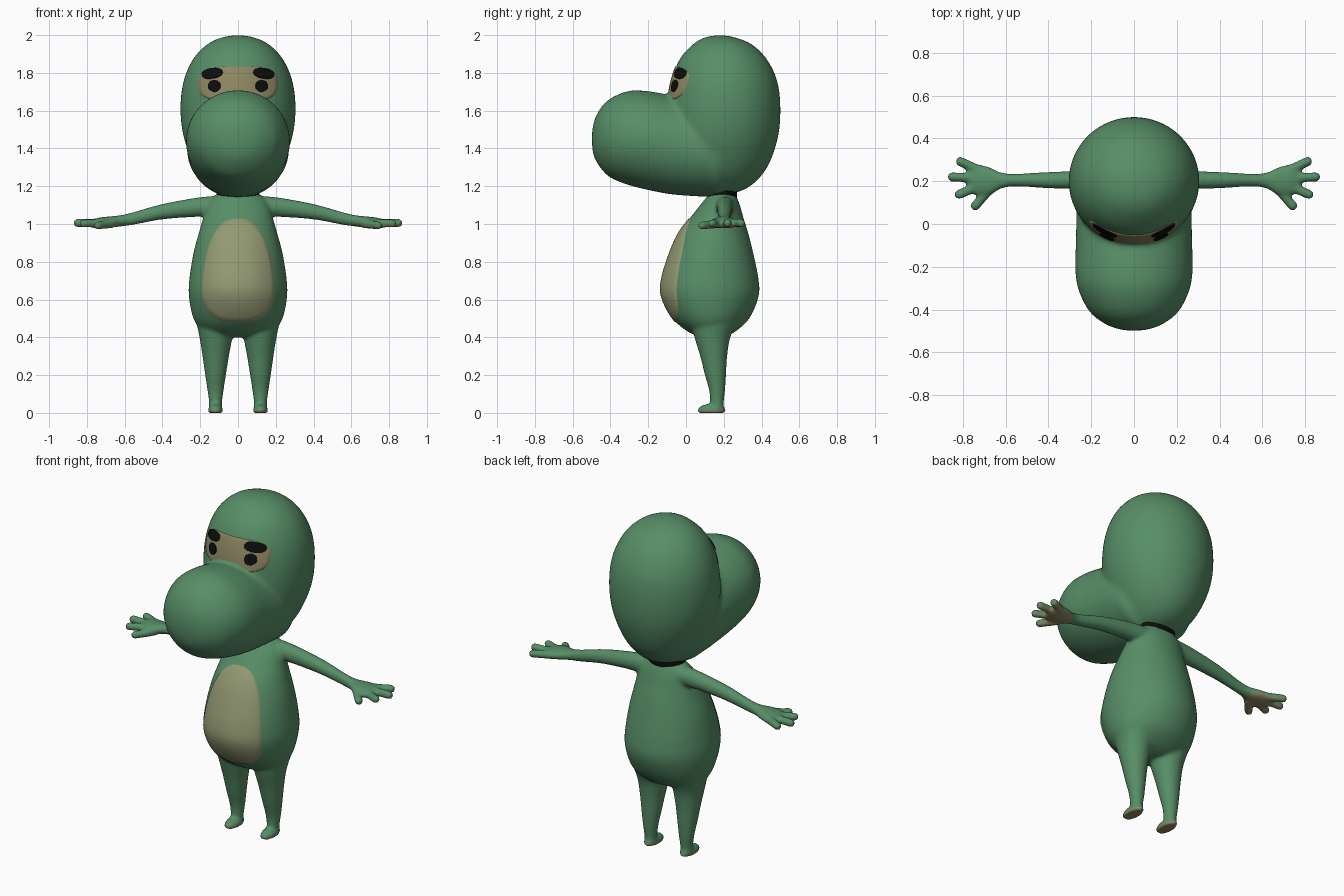
import bpy, bmesh, math
from mathutils import Vector, Matrix
from mathutils.bvhtree import BVHTree

if "Cube" in bpy.data.objects:
    bpy.data.objects.remove(bpy.data.objects["Cube"])


def material(name, rgb):
    m = bpy.data.materials.new(name)
    m.use_nodes = True
    m.diffuse_color = (*rgb, 1)
    m.node_tree.nodes["Principled BSDF"].inputs["Base Color"].default_value = (*rgb, 1)
    return m


GREEN = material("skin green", (0.095, 0.27, 0.135))
BELLY = material("belly tan", (0.29, 0.32, 0.17))
TAN = material("face and palm tan", (0.27, 0.24, 0.125))
BLACK = material("black", (0.004, 0.004, 0.004))


def spline(rows, steps=6):
    """Catmull-Rom interpolation of the section rows."""
    out = []
    for i in range(len(rows) - 1):
        p = [rows[min(max(i + k, 0), len(rows) - 1)] for k in (-1, 0, 1, 2)]
        for s in range(steps):
            t = s / steps
            out.append([b + t * ((c - a) + t * ((2 * a - 5 * b + 4 * c - d)
                        + t * (3 * b - a - 3 * c + d))) / 2
                        for a, b, c, d in zip(*p)])
    return out + [rows[-1]]


def loft(bm, axis, rows, seg=40):
    """Ellipse sections (position, low, high, low, high) along an axis."""
    u, v = [i for i in range(3) if i != axis]
    rings = []
    for t, a0, a1, b0, b1 in spline(rows):
        ring = []
        for k in range(seg):
            ang = math.tau * k / seg
            co = Vector()
            co[axis] = t
            co[u] = (a0 + a1) / 2 + (a1 - a0) / 2 * math.cos(ang)
            co[v] = (b0 + b1) / 2 + (b1 - b0) / 2 * math.sin(ang)
            ring.append(bm.verts.new(co))
        rings.append(ring)
    for r0, r1 in zip(rings, rings[1:]):
        for k in range(seg):
            j = (k + 1) % seg
            bm.faces.new((r0[k], r0[j], r1[j], r1[k]))
    bm.faces.new(rings[0])
    bm.faces.new(rings[-1])
    bmesh.ops.recalc_face_normals(bm, faces=bm.faces[:])


def finger(bm, root, tip, radius, count=9):
    """Row of overlapping balls, melted together later."""
    for i in range(count):
        centre = Vector(root).lerp(Vector(tip), i / (count - 1))
        bmesh.ops.create_uvsphere(bm, u_segments=16, v_segments=10, radius=radius,
                                  matrix=Matrix.Translation(centre))


def make_object(name, bm, mat):
    for f in bm.faces:
        f.smooth = True
    me = bpy.data.meshes.new(name)
    bm.to_mesh(me)
    bm.free()
    me.materials.append(mat)
    ob = bpy.data.objects.new(name, me)
    bpy.context.collection.objects.link(ob)
    return ob


def fuse(ob, voxel, smooth, mats):
    """Melt overlapping volumes into one smooth skin."""
    rm = ob.modifiers.new("fuse", "REMESH")
    rm.mode = "VOXEL"
    rm.voxel_size = voxel
    rm.use_smooth_shade = True
    sm = ob.modifiers.new("soften", "SMOOTH")
    sm.factor, sm.iterations = 0.5, smooth
    dg = bpy.context.evaluated_depsgraph_get()
    me = bpy.data.meshes.new_from_object(ob.evaluated_get(dg))
    ob.modifiers.clear()
    ob.data = me
    me.materials.clear()
    for m in mats:
        me.materials.append(m)
    me.polygons.foreach_set("use_smooth", [True] * len(me.polygons))


def plate(name, tree, mat, x, z, hx, hz, power=2, tilt=0, taper=0, lift=0.004):
    """Thin rounded patch projected from the front onto a surface."""
    bm = bmesh.new()
    seg, levels = 64, [i / 12 * 0.97 for i in range(1, 13)] + [1.0]

    def point(px, pz, off):
        hit, normal, _, _ = tree.ray_cast(Vector((px, -1, pz)), Vector((0, 1, 0)))
        return bm.verts.new(hit + normal * off)

    centre = point(x, z, lift)
    prev = None
    for level in levels:
        ring = []
        for k in range(seg):
            ang = math.tau * k / seg
            c, s = math.cos(ang), math.sin(ang)
            dx = math.copysign(abs(c) ** (2 / power), c) * level
            dz = math.copysign(abs(s) ** (2 / power), s) * level
            dx, dz = dx * (1 - taper * dz) * hx, dz * hz
            ring.append(point(x + dx * math.cos(tilt) - dz * math.sin(tilt),
                              z + dx * math.sin(tilt) + dz * math.cos(tilt),
                              lift if level < 1 else lift - 0.006))
        for k in range(seg):
            j = (k + 1) % seg
            if prev:
                bm.faces.new((prev[k], ring[k], ring[j], prev[j]))
            else:
                bm.faces.new((centre, ring[k], ring[j]))
        prev = ring
    make_object(name, bm, mat)


# Head: cranium first, its surface carries the face plates
bm = bmesh.new()
cranium = [(1.15, 0.08, 0.05, 0.22), (1.2, 0.15, -0.03, 0.34), (1.3, 0.225, -0.08, 0.43),
           (1.45, 0.285, -0.1, 0.485), (1.6, 0.305, -0.1, 0.5), (1.75, 0.29, -0.08, 0.485),
           (1.87, 0.24, -0.035, 0.43), (1.95, 0.165, 0.035, 0.35), (1.988, 0.085, 0.1, 0.26),
           (2.0, 0.01, 0.17, 0.19)]
loft(bm, 2, [(z, -r, r, y0, y1) for z, r, y0, y1 in cranium], 64)
face_tree = BVHTree.FromBMesh(bm)
# Muzzle
muzzle = [(-0.5, 0.01, 1.44, 1.46), (-0.488, 0.085, 1.36, 1.54), (-0.455, 0.155, 1.3, 1.61),
          (-0.4, 0.215, 1.245, 1.665), (-0.3, 0.262, 1.205, 1.705), (-0.2, 0.275, 1.18, 1.703),
          (-0.1, 0.272, 1.16, 1.685), (0, 0.27, 1.15, 1.66), (0.1, 0.265, 1.145, 1.62),
          (0.2, 0.23, 1.15, 1.55), (0.3, 0.1, 1.3, 1.48)]
loft(bm, 1, [(y, -r, r, z0, z1) for y, r, z0, z1 in muzzle], 64)
head = make_object("head", bm, GREEN)
fuse(head, 0.013, 10, [GREEN])

# Limbs of the left side: leg, foot, arm, fingers
bm = bmesh.new()
loft(bm, 2, [(0.02, 0.085, 0.153, 0.13, 0.2), (0.06, 0.084, 0.154, 0.128, 0.2),
             (0.12, 0.076, 0.162, 0.122, 0.207), (0.2, 0.064, 0.174, 0.1, 0.212),
             (0.3, 0.048, 0.188, 0.075, 0.218), (0.4, 0.03, 0.204, 0.045, 0.235),
             (0.5, 0.02, 0.225, 0.02, 0.28)])
foot = Matrix.Translation((0.119, 0.135, 0.012)) @ Matrix.Diagonal((0.041, 0.076, 0.036, 1))
bmesh.ops.create_uvsphere(bm, u_segments=32, v_segments=20, radius=1, matrix=foot)
for v in bm.verts:
    v.co.z = max(v.co.z, 0)
arm = [(0.06, 1.09, 0.06, 0.2, 0.06), (0.2, 1.09, 0.052, 0.205, 0.046),
       (0.4, 1.065, 0.041, 0.205, 0.038), (0.55, 1.03, 0.034, 0.205, 0.03),
       (0.62, 1.017, 0.03, 0.203, 0.038), (0.68, 1.01, 0.03, 0.2, 0.068),
       (0.74, 1.005, 0.028, 0.207, 0.072), (0.78, 1.0, 0.018, 0.212, 0.05)]
loft(bm, 0, [(x, y - ry, y + ry, z - rz, z + rz) for x, z, rz, y, ry in arm])
for root, tip in (((0.72, 0.25, 1.005), (0.812, 0.292, 1.005)),
                  ((0.74, 0.215, 1.005), (0.85, 0.22, 1.005)),
                  ((0.73, 0.175, 1.003), (0.818, 0.138, 1.003)),
                  ((0.67, 0.165, 1.0), (0.742, 0.085, 0.992))):
    finger(bm, root, tip, 0.023)
# Mirror the limbs
copy = bmesh.ops.duplicate(bm, geom=bm.verts[:] + bm.edges[:] + bm.faces[:])["geom"]
bmesh.ops.scale(bm, vec=(-1, 1, 1),
                verts=[g for g in copy if isinstance(g, bmesh.types.BMVert)])
# Torso
torso = [(0.4, 0.1, 0.08, 0.2), (0.43, 0.185, 0.01, 0.26), (0.5, 0.236, -0.07, 0.335),
         (0.62, 0.26, -0.13, 0.385), (0.72, 0.256, -0.126, 0.382), (0.85, 0.235, -0.085, 0.355),
         (0.95, 0.208, -0.04, 0.33), (1.03, 0.185, 0.02, 0.305), (1.1, 0.165, 0.075, 0.285),
         (1.15, 0.125, 0.115, 0.265), (1.165, 0.09, 0.13, 0.25)]
loft(bm, 2, [(z, -r, r, y0, y1) for z, r, y0, y1 in torso], 64)
body_tree = BVHTree.FromBMesh(bm)
body = make_object("body", bm, GREEN)
fuse(body, 0.0095, 6, [GREEN, TAN])
# Soles and palms
for p in body.data.polygons:
    sole = p.center.z < 0.017
    palm = abs(p.center.x) > 0.63 and p.normal.z < -0.35
    p.material_index = int(sole or palm)

# Belly patch, face mask, eyes and brows
plate("belly_patch", body_tree, BELLY, 0, 0.755, 0.185, 0.278, power=2.6, taper=0.22)
plate("face_mask", face_tree, TAN, 0, 1.742, 0.213, 0.093, power=3)
for side, word in ((1, "left"), (-1, "right")):
    plate(word + "_eye", face_tree, BLACK, side * 0.123, 1.73, 0.033, 0.031, lift=0.009)
    plate(word + "_brow", face_tree, BLACK, side * 0.134, 1.796, 0.055, 0.027,
          power=2.3, tilt=-side * 0.17, lift=0.009)

# Dark neck band between head and shoulders
bm = bmesh.new()
loft(bm, 2, [(1.14, -0.115, 0.115, 0.11, 0.27), (1.18, -0.112, 0.112, 0.11, 0.27)])
make_object("neck_band", bm, BLACK)
